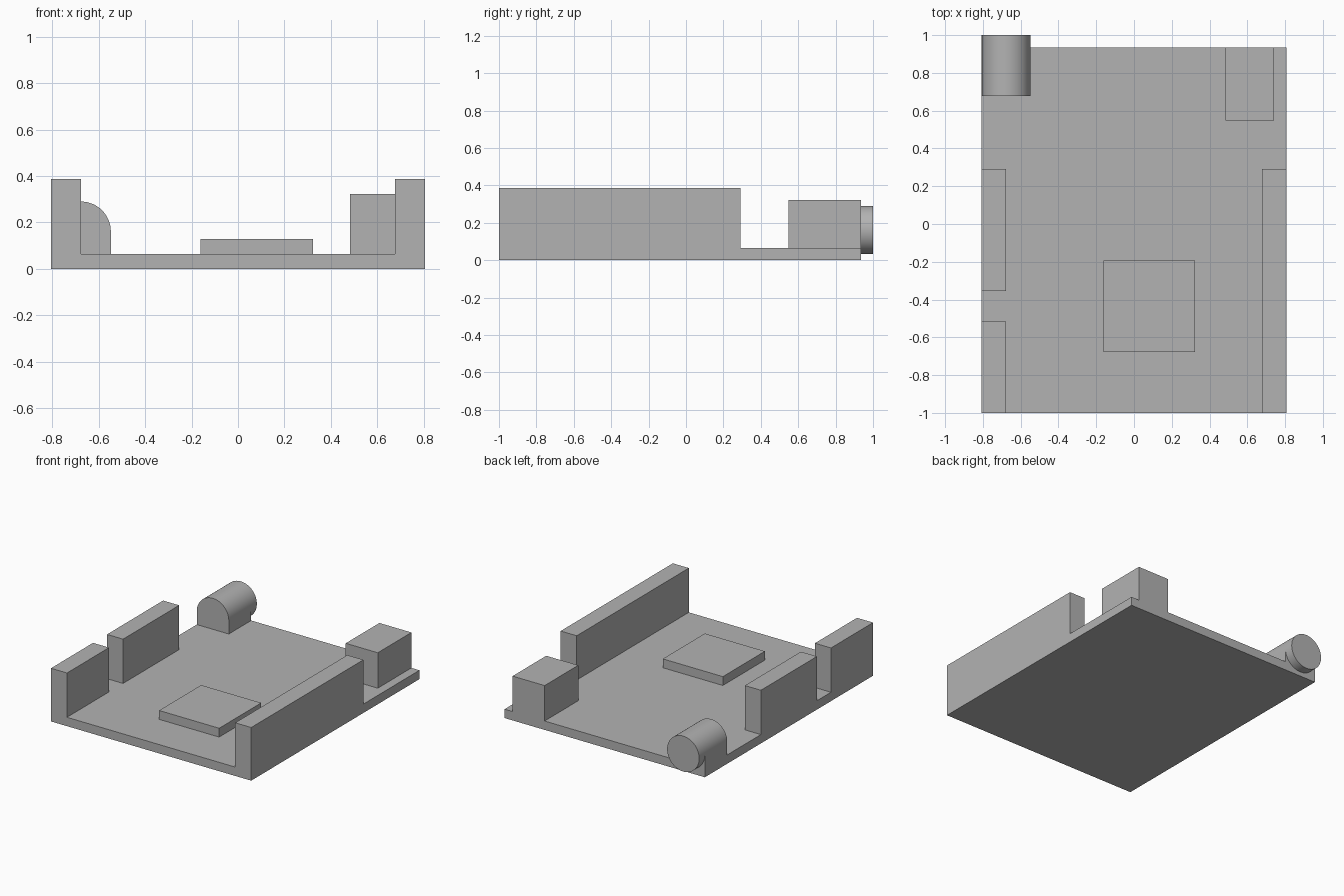
import bpy
import math
from mathutils import Matrix

cube = bpy.data.objects.get("Cube")
if cube:
    bpy.data.objects.remove(cube, do_unlink=True)

U = 2 / 62  # one design unit; the board is 50 x 60 x 2 units
LEFT, FRONT = -25, -31  # board edges in units

grey = bpy.data.materials.new("plain grey")
grey.use_nodes = True
colour = (0.45, 0.45, 0.45, 1)
grey.diffuse_color = colour
grey.node_tree.nodes["Principled BSDF"].inputs["Base Color"].default_value = colour


def box(name, x, y, z):
    """Box from (start, end) pairs in units, x and y from the board corner."""
    spans = [(x[0] + LEFT, x[1] + LEFT), (y[0] + FRONT, y[1] + FRONT), z]
    bpy.ops.mesh.primitive_cube_add(size=1)
    ob = bpy.context.object
    ob.name = name
    size = [(b - a) * U for a, b in spans]
    centre = [(a + b) / 2 * U for a, b in spans]
    ob.data.transform(Matrix.Diagonal((*size, 1)))
    ob.location = centre
    ob.data.materials.append(grey)
    return ob


# Base board
box("base_board", (0, 50), (0, 60), (0, 2))

# Edge strips standing on the board
box("left_edge_strip", (46, 50), (0, 40), (2, 12))
box("right_front_edge_strip", (0, 4), (0, 15), (2, 12))
box("right_middle_edge_strip", (0, 4), (20, 40), (2, 12))

# Flat chip and rear block
box("flat_chip", (20, 35), (10, 25), (2, 4))
box("rear_block", (40, 48), (48, 60), (2, 10))

# Round socket lying on its square support, overhanging the rear edge
box("socket_support", (0, 8), (52, 60), (2, 5))
bpy.ops.mesh.primitive_cylinder_add(
    vertices=64, radius=4 * U, depth=10 * U,
    location=((LEFT + 4) * U, (FRONT + 57) * U, 5 * U),
    rotation=(math.pi / 2, 0, 0))
socket = bpy.context.object
socket.name = "round_socket"
socket.data.materials.append(grey)
bpy.ops.object.shade_smooth_by_angle(angle=math.radians(30))
